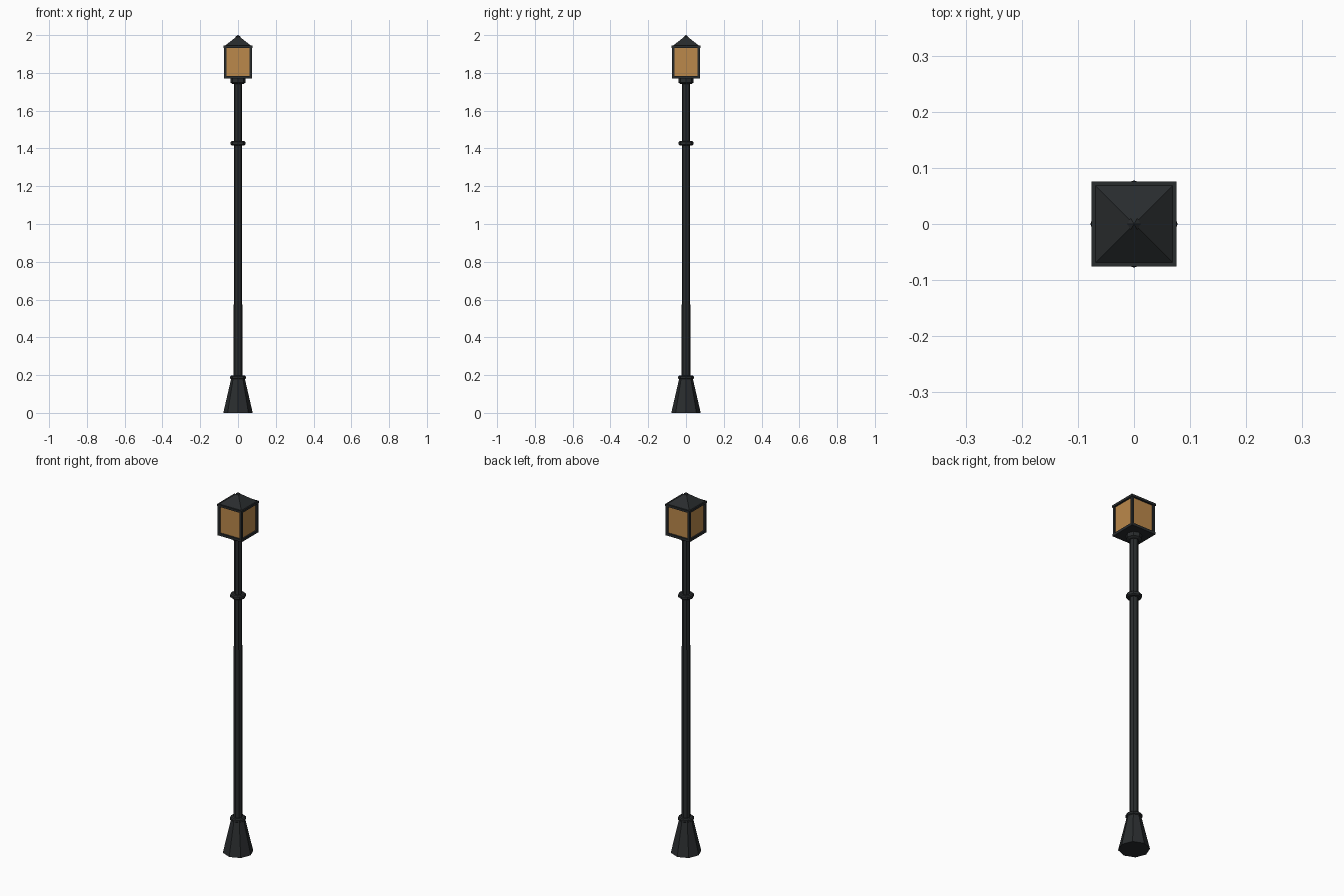
import bpy, bmesh
from math import pi, cos, sin

if "Cube" in bpy.data.objects:
    bpy.data.objects.remove(bpy.data.objects["Cube"])


def material(name, color):
    m = bpy.data.materials.new(name)
    m.diffuse_color = color
    m.use_nodes = True
    m.node_tree.nodes["Principled BSDF"].inputs["Base Color"].default_value = m.diffuse_color
    return m


IRON = material("dark_iron", (0.022, 0.025, 0.027, 1))
AMBER = material("amber_glass", (0.50, 0.25, 0.07, 1))


def finish(name, bm, mat):
    bmesh.ops.recalc_face_normals(bm, faces=bm.faces)
    me = bpy.data.meshes.new(name)
    bm.to_mesh(me)
    bm.free()
    me.materials.append(mat)
    ob = bpy.data.objects.new(name, me)
    bpy.context.collection.objects.link(ob)
    return ob


def lathe(name, profile, sides=8, turn=0.0, mat=IRON):
    """Stack of (radius, z) rings joined into a flat-sided, capped solid."""
    bm = bmesh.new()
    rings = [[bm.verts.new((r * cos(turn + 2 * pi * i / sides),
                            r * sin(turn + 2 * pi * i / sides), z))
              for i in range(sides)] for r, z in profile]
    for a, b in zip(rings, rings[1:]):
        for i in range(sides):
            j = (i + 1) % sides
            bm.faces.new((a[i], a[j], b[j], b[i]))
    bm.faces.new(rings[0])
    bm.faces.new(rings[-1])
    return finish(name, bm, mat)


def square(name, profile, mat=IRON):
    """Four-sided stack given as (half width, z)."""
    return lathe(name, [(h * 2 ** 0.5, z) for h, z in profile], 4, pi / 4, mat)


def bars(name, boxes):
    """Boxes given as (centre, size) in one mesh."""
    bm = bmesh.new()
    for c, s in boxes:
        vs = bmesh.ops.create_cube(bm, size=1)["verts"]
        bmesh.ops.scale(bm, vec=s, verts=vs)
        bmesh.ops.translate(bm, vec=c, verts=vs)
    return finish(name, bm, IRON)


# Foot and post
lathe("flared_base", [(0.078, 0), (0.036, 0.182)])
lathe("base_collar", [(0.036, 0.178), (0.042, 0.182), (0.042, 0.192), (0.036, 0.197)])
lathe("pole", [(0.023, 0.18), (0.021, 1.76)])
lathe("pole_ring", [(0.034, 1.416), (0.040, 1.421), (0.040, 1.434), (0.034, 1.439)])
lathe("lantern_collar", [(0.030, 1.742), (0.040, 1.748), (0.040, 1.768), (0.036, 1.775)])

# Lantern body
square("lantern_floor", [(0.074, 1.77), (0.074, 1.784)])
square("glass", [(0.066, 1.782), (0.066, 1.938)], AMBER)
bars("corner_posts", [((x, y, 1.86), (0.013, 0.013, 0.16))
                      for x in (-0.067, 0.067) for y in (-0.067, 0.067)])

# Roof
square("eaves", [(0.076, 1.932), (0.076, 1.944)])
square("roof", [(0.070, 1.943), (0.008, 1.992)])
lathe("finial", [(0.012, 1.984), (0.012, 1.992), (0.001, 2.0)], 6)
